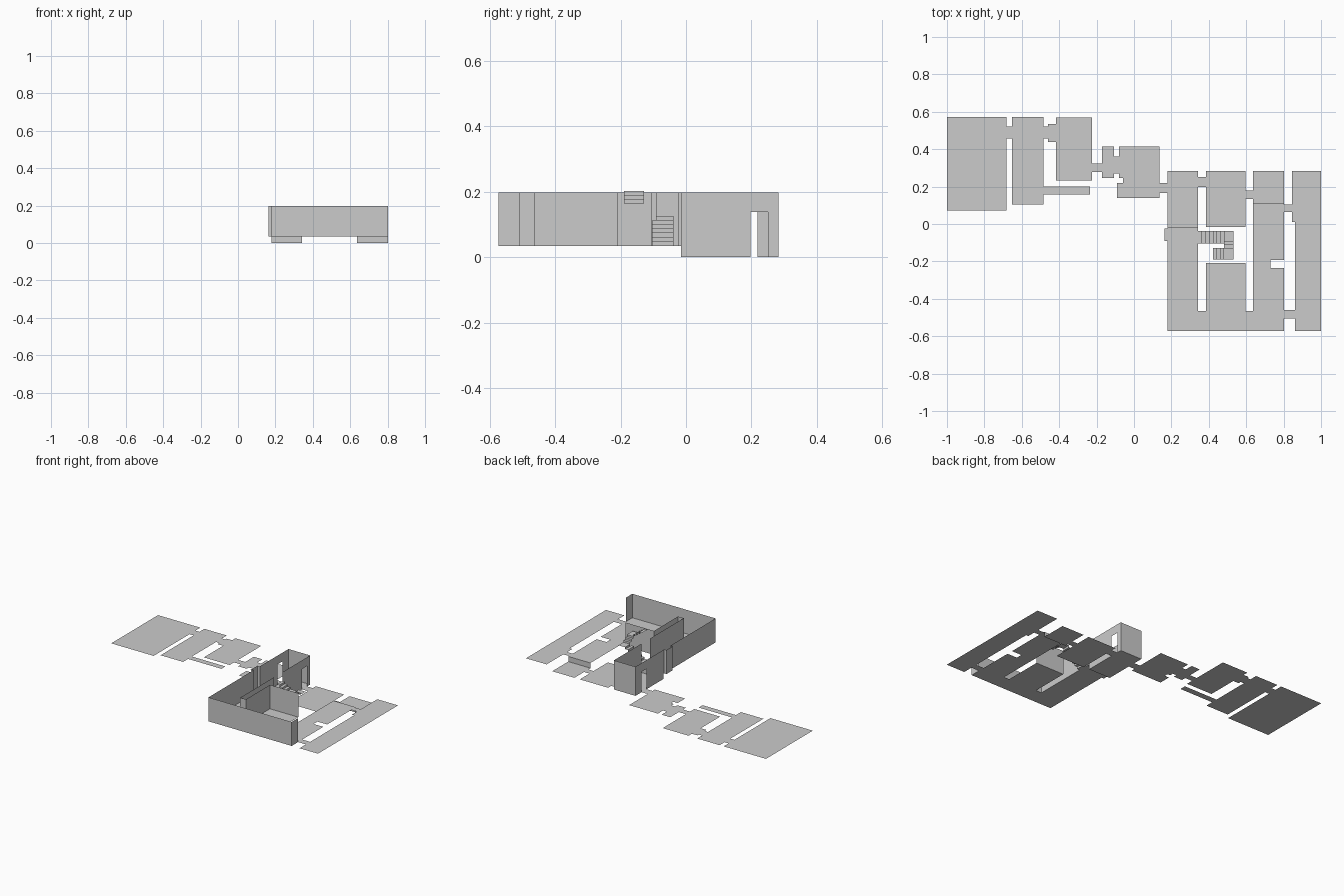
import bpy, bmesh

if "Cube" in bpy.data.objects:
    bpy.data.objects.remove(bpy.data.objects["Cube"])

LOW, HIGH, TOP, DOOR = 0.0, 0.035, 0.197, 0.138
N, S = 0.283, -0.573        # back and front limits of the main block


def sheet(name, quads):
    """One object made from a list of four-cornered faces."""
    bm = bmesh.new()
    for q in quads:
        bm.faces.new([bm.verts.new(p) for p in q])
    bmesh.ops.remove_doubles(bm, verts=bm.verts, dist=1e-5)
    me = bpy.data.meshes.new(name)
    bm.to_mesh(me)
    bm.free()
    ob = bpy.data.objects.new(name, me)
    bpy.context.collection.objects.link(ob)
    return ob


def flat(x0, x1, y0, y1, z):
    return [(x0, y0, z), (x1, y0, z), (x1, y1, z), (x0, y1, z)]


def wall_x(x, y0, y1, z0, z1=TOP):
    """Wall standing at constant x."""
    return [(x, y0, z0), (x, y1, z0), (x, y1, z1), (x, y0, z1)]


def wall_y(y, x0, x1, z0, z1=TOP):
    """Wall standing at constant y."""
    return [(x0, y, z0), (x1, y, z0), (x1, y, z1), (x0, y, z1)]


def door_wall(x, y0, y1, d0, d1, z0):
    """Wall at constant x with a door opening from d0 to d1."""
    return [wall_x(x, y0, d0, z0), wall_x(x, d0, d1, DOOR), wall_x(x, d1, y1, z0)]


# West wing floor: large rooms, side corridor and short doorways
west = [(-1, -.683, .073, .573), (-.683, -.653, .458, .52),
        (-.653, -.485, .105, .573), (-.485, -.46, .458, .52),
        (-.46, -.418, .438, .535), (-.418, -.225, .232, .57),
        (-.485, -.235, .158, .2), (-.225, -.172, .278, .323),
        (-.172, -.108, .247, .415), (-.108, -.08, .27, .36)]
sheet("west_floor", [flat(*r, LOW) for r in west])

# Middle room floor with stepped corner
middle = [(-.08, .135, .245, .415), (-.06, .135, .22, .245),
          (-.092, .135, .14, .22), (.135, .18, .165, .218)]
sheet("middle_floor", [flat(*r, LOW) for r in middle])

# Lower floor along the back of the main block
lower = [(.18, .342, -.015, N), (.342, .385, .197, .25), (.385, .597, -.017, N),
         (.597, .637, .135, .18), (.637, .803, .112, N)]
sheet("lower_floor", [flat(*r, LOW) for r in lower])

# Raised floor: halls around the stairwell and the east corridor
raised = [(.18, .342, S, -.015), (.163, .18, -.09, -.024), (.342, .385, S, -.465),
          (.385, .597, S, -.208), (.597, .637, S, -.465),
          (.637, .73, S, .112), (.73, .803, S, -.235), (.73, .803, -.193, .112),
          (.803, .862, -.505, -.46), (.803, .845, .065, .105),
          (.845, .862, .01, N), (.862, 1, S, N)]
sheet("raised_floor", [flat(*r, HIGH) for r in raised])

# Single steps between the two floor levels
sheet("floor_risers", [wall_y(-.015, .18, .342, LOW, HIGH),
                       wall_y(.112, .637, .803, LOW, HIGH)])

# Outer walls, with the window alcove on the left side
sheet("outer_walls",
      [wall_y(S, .18, .803, HIGH), wall_x(.803, S, -.508, HIGH),
       wall_x(.18, S, -.09, HIGH), wall_y(-.09, .163, .18, HIGH),
       wall_x(.163, -.09, -.024, HIGH), wall_y(-.024, .163, .18, HIGH),
       wall_x(.18, -.024, -.015, HIGH)]
      + door_wall(.18, -.015, N, .165, .218, LOW)
      + [wall_y(N, .18, .342, LOW)])

# Inner walls of the entrance room and the front room
sheet("entrance_inner_wall", door_wall(.342, -.015, N, .197, .25, LOW))
sheet("front_room_walls",
      [wall_x(.342, -.465, -.105, HIGH), wall_y(-.465, .342, .385, HIGH),
       wall_x(.385, -.465, -.208, HIGH), wall_y(-.208, .385, .597, HIGH)])

# Staircase: first flight, turning steps, second flight
RISE, RUN = .0129, .02
steps = [flat(.342, .362, -.104, -.038, HIGH)]
z = HIGH
for i in range(7):
    x = .362 + i * RUN
    steps.append(wall_y(0, 0, 0, 0) and
                 wall_x(x, -.104 if i < 6 else -.092, -.038, z, z + RISE))
    z += RISE
    if i < 6:
        steps.append(flat(x, x + RUN, -.104, -.038, z))
    else:
        steps.append(flat(x, .532, -.092, -.038, z))
for y0, y1 in ((-.092, -.11), (-.11, -.128), (-.128, -.19)):
    steps.append(wall_y(y0, .482, .532, z, z + RISE))
    z += RISE
    steps.append(flat(.482, .532, y1, y0, z))
for i in range(3):
    x = .482 - i * RUN
    steps.append(wall_x(x, -.19, -.128, z, z + RISE))
    z += RISE
    steps.append(flat(x - RUN, x, -.19, -.128, z))
sheet("staircase", steps)
